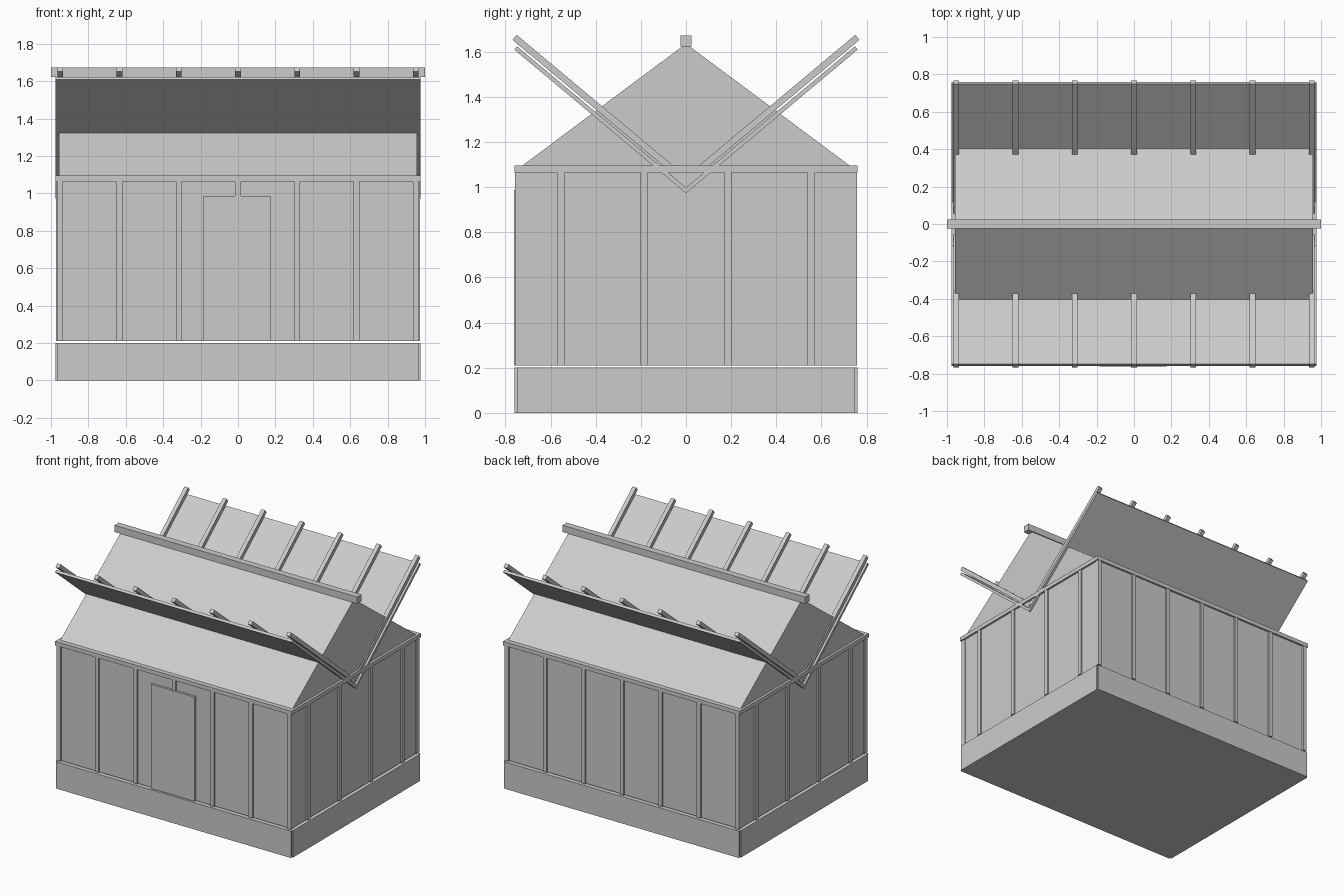
import bpy, bmesh
from math import radians, cos, sin
from mathutils import Vector

if "Cube" in bpy.data.objects:
    bpy.data.objects.remove(bpy.data.objects["Cube"])


def mesh_object(name, verts, faces):
    me = bpy.data.meshes.new(name)
    me.from_pydata(verts, [], faces)
    bm = bmesh.new()
    bm.from_mesh(me)
    bmesh.ops.recalc_face_normals(bm, faces=bm.faces)
    bm.to_mesh(me)
    bm.free()
    ob = bpy.data.objects.new(name, me)
    bpy.context.collection.objects.link(ob)
    return ob


def extrude_x(name, profile, x0, x1):
    """Extrude a closed (y, z) profile along x."""
    n = len(profile)
    verts = [(x, y, z) for x in (x0, x1) for y, z in profile]
    faces = [tuple(range(n)), tuple(range(n, 2 * n))]
    faces += [(i, (i + 1) % n, (i + 1) % n + n, i + n) for i in range(n)]
    return mesh_object(name, verts, faces)


def box(name, x0, x1, y0, y1, z0, z1):
    return extrude_x(name, [(y0, z0), (y1, z0), (y1, z1), (y0, z1)], x0, x1)


# Base plinth with slightly stepped corners
box("base_long_walls", -0.967, 0.967, -0.76, 0.76, 0, 0.2)
box("base_end_walls", -0.976, 0.976, -0.748, 0.748, 0, 0.2)

# Glazed wall body, floating just above the base
box("wall_glazing", -0.96, 0.96, -0.745, 0.745, 0.21, 1.075)

# Wall posts
post_x = [-0.95 + i * 0.95 / 3 for i in range(7)]
for s, side in ((-1, "front"), (1, "back")):
    for x in post_x:
        ys = sorted((s * 0.72, s * 0.757))
        box(side + "_post", x - 0.015, x + 0.015, *ys, 0.21, 1.07)
for s, side in ((-1, "left"), (1, "right")):
    for y in (-0.555, -0.185, 0.185, 0.555):
        xs = sorted((s * 0.94, s * 0.973))
        box(side + "_post", *xs, y - 0.016, y + 0.016, 0.21, 1.07)

# Door, laid over the middle of the front
box("door", -0.185, 0.175, -0.761, -0.74, 0.21, 0.987)

# Top plate around the walls
box("top_plate", -0.975, 0.975, -0.76, 0.76, 1.065, 1.095)

# Gable roof body and ridge beam
extrude_x("gable_body", [(-0.725, 1.095), (0.725, 1.095), (0, 1.635)], -0.957, 0.957)
box("ridge_beam", -1.0, 1.0, -0.025, 0.025, 1.622, 1.672)

# Raised roof panes and rafters, forming a V
ang = radians(39.9)
along = Vector((cos(ang), sin(ang)))
up = Vector((-sin(ang), cos(ang)))
start = Vector((0, 0.973))


def strip(name, sign, a, b, lo, hi, x0, x1):
    pts = [start + along * u + up * v for u, v in ((a, lo), (b, lo), (b, hi), (a, hi))]
    extrude_x(name, [(sign * p.x, p.y) for p in pts], x0, x1)


for s, side in ((-1, "front"), (1, "back")):
    strip(side + "_roof_pane", s, 0, 0.991, 0, 0.019, -0.975, 0.975)
    for x in post_x:
        strip(side + "_rafter", s, 0.04, 1.025, 0.028, 0.057, x - 0.015, x + 0.015)
